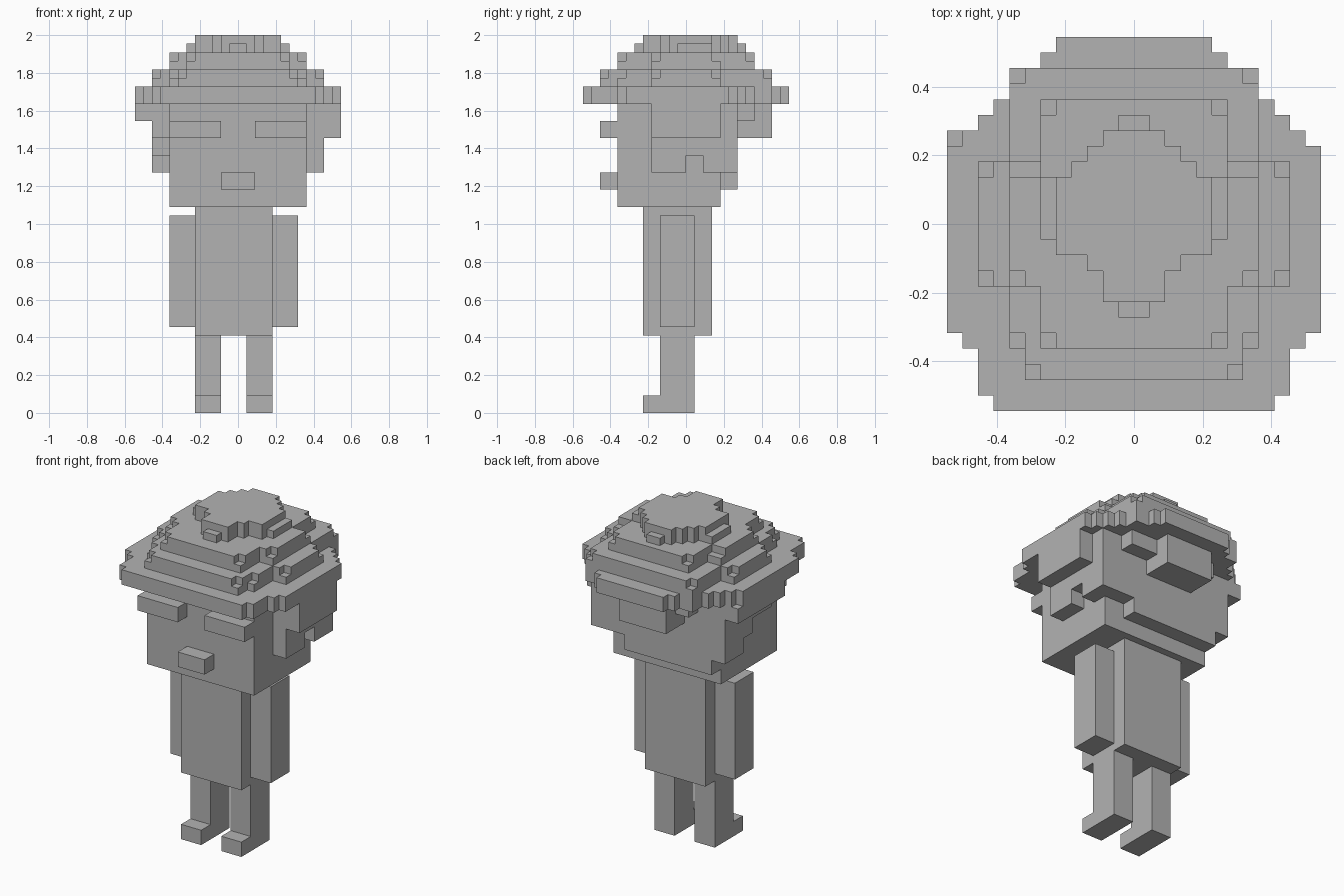
import bpy, bmesh
from mathutils import Matrix, Vector

cube = bpy.data.objects.get("Cube")
if cube:
    bpy.data.objects.remove(cube)

V = 2 / 44  # size of one block

grey = bpy.data.materials.new("plain grey")
grey.use_nodes = True
colour = (0.45, 0.45, 0.45, 1)
grey.diffuse_color = colour
grey.node_tree.nodes["Principled BSDF"].inputs["Base Color"].default_value = colour


def part(name, *boxes):
    """One object made of blocks given as x0, x1, y0, y1, z0, z1."""
    bm = bmesh.new()
    for x0, x1, y0, y1, z0, z1 in boxes:
        mid = Vector((x0 + x1, y0 + y1, z0 + z1)) * V / 2
        size = Vector((x1 - x0, y1 - y0, z1 - z0)) * V
        bmesh.ops.create_cube(bm, size=1, matrix=Matrix.Translation(mid) @ Matrix.Diagonal(size).to_4x4())
    mesh = bpy.data.meshes.new(name)
    bm.to_mesh(mesh)
    bm.free()
    mesh.materials.append(grey)
    obj = bpy.data.objects.new(name, mesh)
    bpy.context.collection.objects.link(obj)


def layer(name, z0, z1, start, steps):
    """Flat layer from strips: each step is (half width, end y)."""
    boxes, y = [], start
    for half, end in steps:
        boxes.append((-half, half, y, end, z0, z1))
        y = end
    part(name, *boxes)


# Legs with feet, torso and arms
for side, x in (("right", -5), ("left", 1)):
    part(side + "_leg", (x, x + 3, -3, 1, 0, 9))
    part(side + "_foot", (x, x + 3, -5, -3, 0, 2))
part("torso", (-5, 4, -5, 3, 9, 24))
for side, x in (("right", -8), ("left", 4)):
    part(side + "_arm", (x, x + 3, -3, 1, 10, 23))

# Head and face
part("head", (-8, 8, -8, 4, 24, 36))
part("mouth", (-2, 2, -10, -8, 26, 28))
for side, x in (("right", -8), ("left", 2)):
    part(side + "_eyebrow", (x, x + 6, -10, -8, 32, 34))

# Hair at the back and sides
part("back_hair", (-8, 5, 4, 6, 26, 36), (5, 8, 4, 6, 28, 36))
part("back_lock", (-6, 7, 6, 8, 34, 36), (-4, 3, 6, 10, 32, 36))
part("left_side_hair", (8, 10, -4, 0, 28, 36), (8, 10, 0, 2, 30, 36), (8, 10, 2, 6, 28, 36))
part("left_lock", (10, 12, -4, 4, 32, 36))
part("right_side_hair", (-10, -8, -4, 0, 32, 36), (-10, -8, 0, 2, 30, 36), (-10, -8, 2, 6, 28, 36))
part("right_lock", (-12, -10, -4, 6, 34, 36))

# Stepped hair layers from the brim up to the crown
layer("hair_brim", 36, 38, -12,
      [(9, -11), (10, -8), (11, -7), (12, 5), (11, 6), (10, 7), (9, 8), (8, 10), (6, 11), (5, 12)])
layer("hair_lower_base", 38, 39, -10, [(7, -8), (8, -4), (10, 4), (8, 10)])
layer("hair_lower_top", 39, 40, -10, [(6, -9), (7, -7), (8, -4), (9, -3), (10, 3), (9, 4), (8, 9), (7, 10)])
layer("hair_upper_base", 40, 41, -8, [(6, -4), (8, 4), (6, 8)])
layer("hair_upper_top", 41, 42, -8, [(5, -7), (6, -4), (7, -3), (8, 3), (6, 7), (5, 8)])
layer("hair_crown_base", 42, 43, -6,
      [(1, -5), (2, -3), (3, -2), (5, -1), (6, 3), (4, 4), (3, 5), (2, 6), (1, 7)])
layer("hair_crown_top", 43, 44, -5,
      [(2, -3), (3, -2), (5, 3), (4, 4), (3, 5), (2, 6)])
